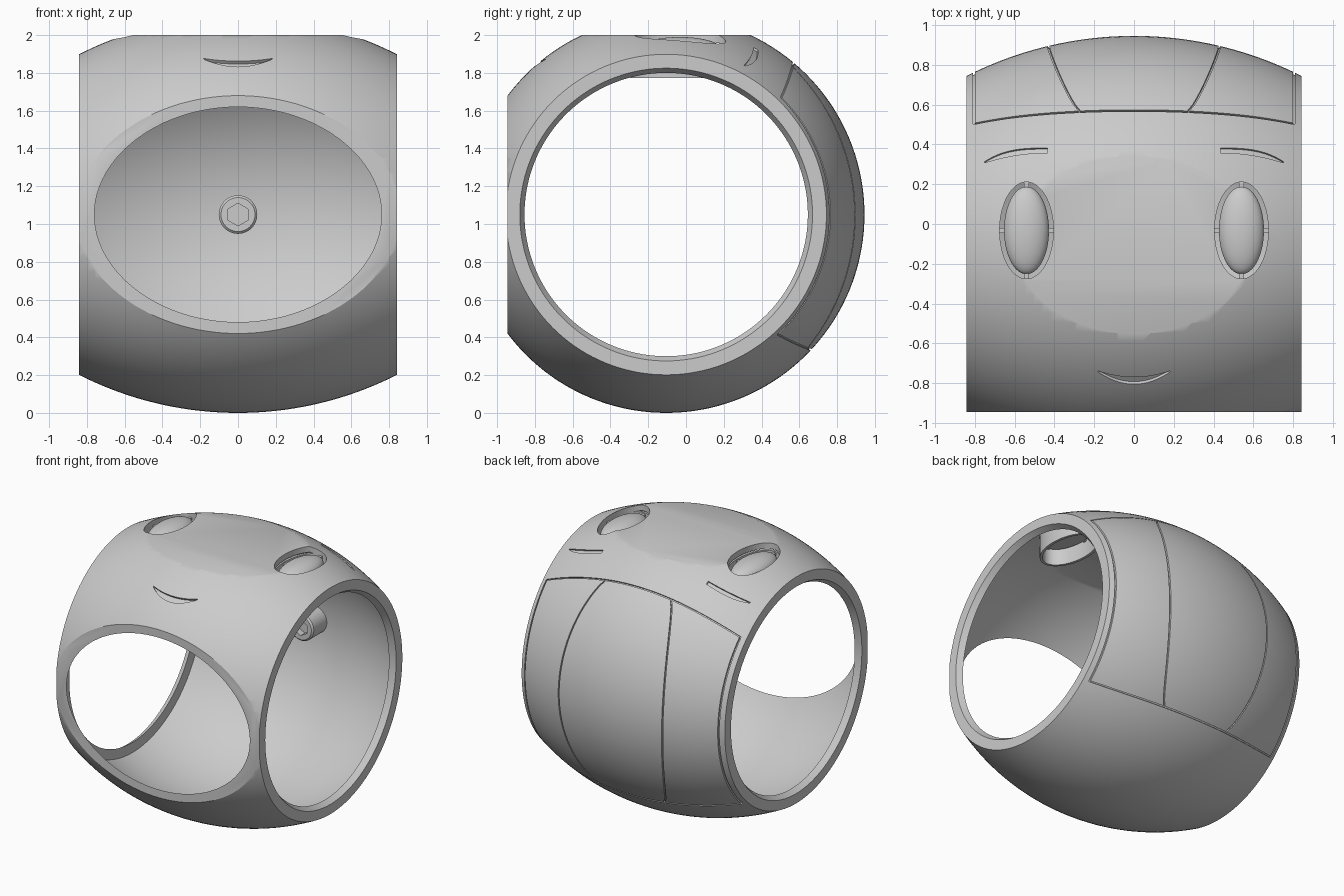
import bpy, bmesh
from math import sin, cos, acos, pi, radians, sqrt
from mathutils import Matrix, Vector

if "Cube" in bpy.data.objects:
    bpy.data.objects.remove(bpy.data.objects["Cube"])

CY, CZ = -0.105, 1.05          # barrel axis, parallel to x
HALF = 0.842                   # half width of the barrel

grey = bpy.data.materials.new("plain grey")
grey.use_nodes = True
grey.diffuse_color = (0.6, 0.6, 0.6, 1)
grey.node_tree.nodes["Principled BSDF"].inputs["Base Color"].default_value = (0.6, 0.6, 0.6, 1)


def finish(bm, name):
    bmesh.ops.recalc_face_normals(bm, faces=bm.faces)
    mesh = bpy.data.meshes.new(name)
    bm.to_mesh(mesh)
    bm.free()
    mesh.materials.append(grey)
    ob = bpy.data.objects.new(name, mesh)
    bpy.context.collection.objects.link(ob)
    return ob


def activate(ob):
    bpy.ops.object.select_all(action='DESELECT')
    ob.select_set(True)
    bpy.context.view_layer.objects.active = ob


def cut(ob, cutter):
    mod = ob.modifiers.new("cut", 'BOOLEAN')
    mod.operation, mod.solver, mod.object = 'DIFFERENCE', 'EXACT', cutter
    activate(ob)
    bpy.ops.object.modifier_apply(modifier=mod.name)
    bpy.data.objects.remove(cutter)


def smooth(ob):
    activate(ob)
    bpy.ops.object.shade_smooth_by_angle(angle=radians(30))


def radius(x):
    """Outer barrel radius at x: a shallow circular arc."""
    return 1.05 - 1.86 + sqrt(1.86 ** 2 - x * x)


def surf(x, ang, off=0):
    r = radius(x) + off
    return Vector((x, CY + r * cos(ang), CZ + r * sin(ang)))


def loft(bm, rings):
    """Skin a row of closed rings and cap both ends."""
    rows = [[bm.verts.new(p) for p in ring] for ring in rings]
    n = len(rows[0])
    for a, b in zip(rows, rows[1:]):
        for i in range(n):
            j = (i + 1) % n
            bm.faces.new((a[i], a[j], b[j], b[i]))
    bm.faces.new(rows[0])
    bm.faces.new(rows[-1])


def barrel(profile, planes, name, seg=144):
    """Turn (x, r) pairs about the barrel axis and slice flats off it."""
    bm = bmesh.new()
    loft(bm, [[(x, CY + r * cos(2 * pi * i / seg), CZ + r * sin(2 * pi * i / seg))
               for i in range(seg)] for x, r in profile])
    bmesh.ops.recalc_face_normals(bm, faces=bm.faces)
    for co, no in planes:
        geom = bm.verts[:] + bm.edges[:] + bm.faces[:]
        res = bmesh.ops.bisect_plane(bm, geom=geom, plane_co=co, plane_no=no, clear_outer=True)
        edges = [e for e in res["geom_cut"] if isinstance(e, bmesh.types.BMEdge)]
        bmesh.ops.edgeloop_fill(bm, edges=edges)
    return finish(bm, name)


def surface_cutter(side_a, side_b, depth):
    """Solid between two (x, angle) lines, sunk into the barrel surface."""
    bm = bmesh.new()
    loft(bm, [[surf(*a, -depth), surf(*b, -depth), surf(*b, 0.03), surf(*a, 0.03)]
              for a, b in zip(side_a, side_b)])
    return finish(bm, "cutter")


def at_y(x, y):
    return x, acos((y - CY) / radius(x))


def oval_rings(cx, cy, levels, n=64):
    return [[(cx + a * cos(2 * pi * i / n), cy + b * sin(2 * pi * i / n), z)
             for i in range(n)] for z, a, b in levels]


def oval(cx, cy, levels, name):
    bm = bmesh.new()
    loft(bm, oval_rings(cx, cy, levels))
    return finish(bm, name)


# Hollow barrel body with flat front opening and flat top
xs = [HALF * (i / 20 - 1) for i in range(41)]
body = barrel([(x, radius(x)) for x in xs],
              [((0, 0, 2), (0, 0, 1)), ((0, -0.945, 0), (0, -1, 0))], "body")
inner = [(0.795 * i / 16, 1.015 - 1.74 + sqrt(1.74 ** 2 - (0.795 * i / 16) ** 2))
         for i in range(17)]
inner += [(0.8, 0.75), (HALF, 0.775), (0.95, 0.775)]
inner = [(-x, r) for x, r in reversed(inner[1:])] + inner
cut(body, barrel(inner, [((0, 0, 1.957), (0, 0, 1))], "cutter"))

# Eye sockets
EX, EY = 0.54, -0.032
for s in (-1, 1):
    cut(body, oval(s * EX, EY, [(1.7, .135, .243), (2.2, .135, .243)], "cutter"))

# Smile
us = [i / 16 - 1 for i in range(33)]
cut(body, surface_cutter([at_y(.182 * u, -.738 - .032 * (1 - u * u)) for u in us],
                         [at_y(.182 * u, -.743 - .062 * (1 - u * u)) for u in us], .02))

# Eyebrows
ts = [i / 16 for i in range(17)]
for s in (-1, 1):
    cut(body, surface_cutter([at_y(s * (.435 + .315 * t), .382 - .068 * t ** 3) for t in ts],
                             [at_y(s * (.435 + .315 * t), .358 - .05 * t ** 2) for t in ts], .012))


# Back panel seams: top, bottom, outer sides and the two curved inner ones
def top_angle(x):
    return radians(50 - 4.5 * (x / .8) ** 2)


def low_angle(x):
    return radians(-43 - 4 * (x / .8) ** 2)


W = 0.005
px = [.805 * u for u in us]
for edge in (top_angle, low_angle):
    cut(body, surface_cutter([(x, edge(x) + W) for x in px],
                             [(x, edge(x) - W) for x in px], .012))
for s in (-1, 1):
    for x0, bulge in ((.803, 0), (.27, .16)):
        line = []
        for u in us:
            x = x0 + bulge * (1 - u * u) ** .8
            mid = (top_angle(x0) + low_angle(x0)) / 2
            line.append((s * x, mid + u * (top_angle(x0) - mid)))
        cut(body, surface_cutter([(x - W, a) for x, a in line],
                                 [(x + W, a) for x, a in line], .012))
smooth(body)

# Eyes: inner tube, domed lens and four small holding tabs
for s, side in ((-1, "right"), (1, "left")):
    tube = oval(s * EX, EY, [(1.772, .155, .262), (1.945, .155, .262)], side + "_eye_tube")
    cut(tube, oval(s * EX, EY, [(1.6, .135, .243), (2.1, .135, .243)], "cutter"))
    smooth(tube)
    dome = [(1.88, .113, .22)]
    for i in range(13):
        a = i / 13 * pi / 2
        dome.append((1.925 + .065 * sin(a), .113 * cos(a), .22 * cos(a)))
    smooth(oval(s * EX, EY, dome, side + "_eye"))
    bm = bmesh.new()
    for dx, dy, sx, sy in ((.124, 0, .03, .025), (0, .231, .025, .03)):
        for k in (-1, 1):
            m = Matrix.Translation((s * EX + k * dx, EY + k * dy, 1.91)) @ Matrix.Diagonal((sx, sy, .05, 1))
            bmesh.ops.create_cube(bm, size=1, matrix=m)
    finish(bm, side + "_eye_tabs")


# Socket bolt on the inside of the back wall
def rod(r, n, y0, y1, name, rim=0):
    rings = [(y0, r - rim), (y0 + rim, r), (y1, r)] if rim else [(y0, r), (y1, r)]
    bm = bmesh.new()
    loft(bm, [[(q * sin(2 * pi * i / n), y, CZ + q * cos(2 * pi * i / n))
               for i in range(n)] for y, q in rings])
    return finish(bm, name)


bolt = rod(.102, 48, .74, .93, "bolt", .012)
cut(bolt, rod(.06, 6, .6, .79, "cutter"))
smooth(bolt)
